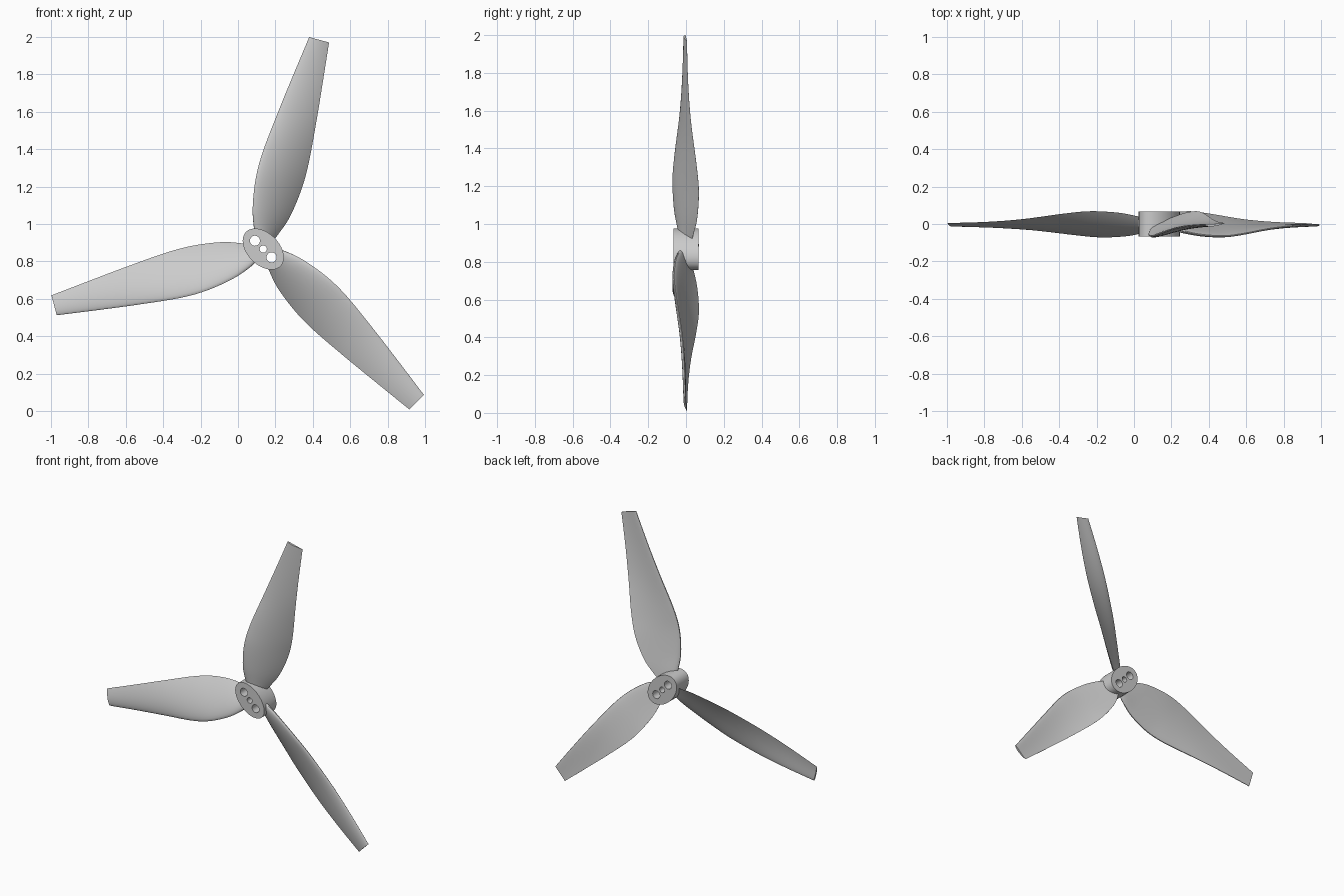
import bpy, bmesh
from math import sin, cos, pi, radians, sqrt

if "Cube" in bpy.data.objects:
    bpy.data.objects.remove(bpy.data.objects["Cube"])

HX, HZ = 0.135, 0.866           # hub centre
HUB_ANGLE = radians(-45)        # long axis of the oval hub in the xz plane


def finish(name, bm):
    bmesh.ops.recalc_face_normals(bm, faces=bm.faces[:])
    mesh = bpy.data.meshes.new(name)
    bm.to_mesh(mesh)
    bm.free()
    ob = bpy.data.objects.new(name, mesh)
    bpy.context.collection.objects.link(ob)
    return ob


def loft(bm, rings):
    """Skin closed rings of points and cap both ends."""
    rows = [[bm.verts.new(p) for p in ring] for ring in rings]
    n = len(rows[0])
    for a, b in zip(rows, rows[1:]):
        for i in range(n):
            j = (i + 1) % n
            bm.faces.new((a[i], a[j], b[j], b[i]))
    bm.faces.new(rows[0])
    bm.faces.new(rows[-1])


def oval(bm, along, a, b, half, n):
    """Oval prism running along y, placed on the hub's long axis."""
    ca, sa = cos(HUB_ANGLE), sin(HUB_ANGLE)

    def ring(y):
        pts = []
        for i in range(n):
            t = 2 * pi * i / n
            u, v = along + a * cos(t), b * sin(t)
            pts.append((HX + u * ca - v * sa, y, HZ + u * sa + v * ca))
        return pts
    loft(bm, [ring(-half), ring(half)])


# Blade stations: radius, leading offset, trailing offset, half pitch height, thickness
STATIONS = [
    (0.05, 0.050, 0.036, 0.028, 0.032),
    (0.10, 0.078, 0.058, 0.040, 0.034),
    (0.20, 0.112, 0.092, 0.060, 0.034),
    (0.35, 0.136, 0.114, 0.068, 0.032),
    (0.50, 0.137, 0.116, 0.055, 0.029),
    (0.73, 0.113, 0.098, 0.026, 0.023),
    (0.94, 0.086, 0.077, 0.011, 0.018),
    (1.158, 0.056, 0.054, 0.005, 0.014),
]


def smooth_stations(steps=6):
    """Catmull-Rom interpolation of the station table."""
    s = [STATIONS[0]] + STATIONS + [STATIONS[-1]]
    out = []
    for k in range(1, len(s) - 2):
        for i in range(steps):
            t = i / steps
            out.append([0.5 * (2 * b + (c - a) * t + (2 * a - 5 * b + 4 * c - d) * t * t
                               + (3 * b - a - 3 * c + d) * t ** 3)
                        for a, b, c, d in zip(*s[k - 1:k + 3])])
    return out + [list(STATIONS[-1])]


def section(lead, trail, h, thick, n=14):
    """Cambered aerofoil as (offset, y) points; leading edge sits forward."""
    w = lead + trail
    chord = sqrt(w * w + 4 * h * h)
    front, back = [], []
    for i in range(n + 1):
        u = 0.5 * (1 - cos(pi * i / n))
        t = 5 * thick * (0.2969 * sqrt(u) - 0.126 * u - 0.3516 * u ** 2
                         + 0.2843 * u ** 3 - 0.1015 * u ** 4)
        camber = 4 * 0.045 * chord * u * (1 - u)
        for side, pts in ((1, front), (-1, back)):
            d = camber + side * t
            pts.append((lead - w * u - 2 * h / chord * d, -h + 2 * h * u - w / chord * d))
    return front + back[-1:0:-1]


def blade(name, angle):
    c, s = cos(angle), sin(angle)
    bm = bmesh.new()
    loft(bm, [[(HX + r * c - o * s, y, HZ + r * s + o * c) for o, y in section(*rest)]
              for r, *rest in smooth_stations()])
    return finish(name, bm)


# Three twisted blades
parts = [blade(f"blade_{i + 1}", radians(75 + 120 * i)) for i in range(3)]

# Oval hub
bm = bmesh.new()
oval(bm, 0, 0.13, 0.085, 0.066, 64)
parts.append(finish("hub", bm))

# Bolt holes through the hub and blade roots
bm = bmesh.new()
for along, rad in ((-0.063, 0.027), (0, 0.019), (0.063, 0.027)):
    oval(bm, along, rad, rad, 0.2, 32)
cutter = finish("hole_cutter", bm)
cutter.hide_render = True

for ob in parts:
    mod = ob.modifiers.new("holes", 'BOOLEAN')
    mod.operation = 'DIFFERENCE'
    mod.solver = 'EXACT'
    mod.object = cutter
    bpy.ops.object.select_all(action='DESELECT')
    ob.select_set(True)
    bpy.context.view_layer.objects.active = ob
    bpy.ops.object.modifier_apply(modifier=mod.name)
    bpy.ops.object.shade_smooth_by_angle(angle=radians(35))

bpy.data.objects.remove(cutter, do_unlink=True)
